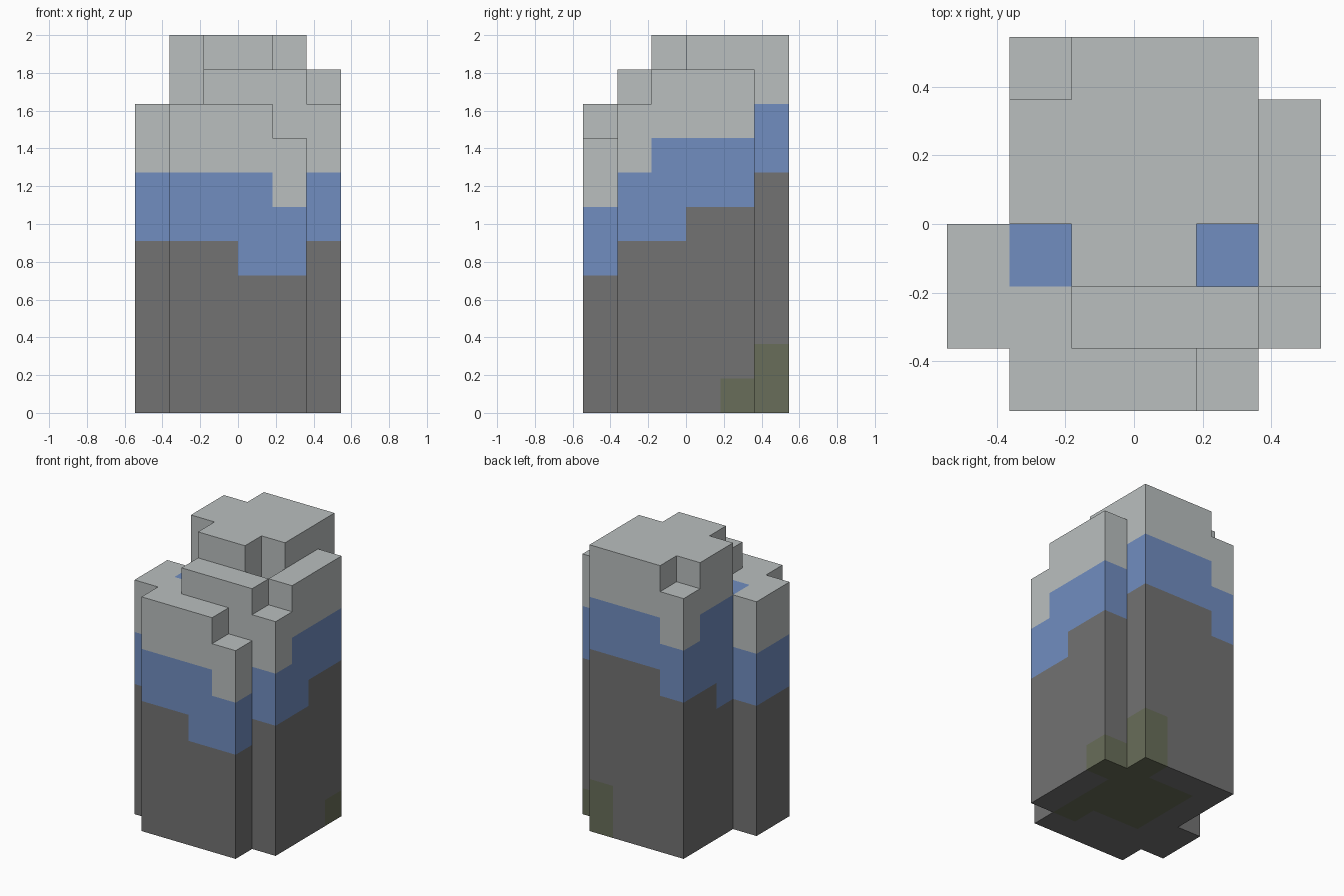
import bpy, bmesh

if "Cube" in bpy.data.objects:
    bpy.data.objects.remove(bpy.data.objects["Cube"], do_unlink=True)

UNIT = 2 / 11

# Column maps: each word is a row from front to back, read left to right in x
def read_map(text):
    return [[int(ch, 16) for ch in row] for row in text.split()]

top = read_map("099980 99aaa9 99bb9a 0bbbba 0bbbba 0abbb0")
stone = read_map("055440 555555 555555 055556 066666 067770")
moss = read_map("000000 000010 001110 001110 001111 000020")
bare = {(1, 2), (4, 2)}          # columns without the grey cap


def is_solid(x, y, z):
    return 0 <= x < 6 and 0 <= y < 6 and 0 <= z < top[y][x]


def layer_of(x, y, z):
    blue_top = top[y][x] - (0 if (x, y) in bare else 2)
    if z < moss[y][x]:
        return "mossy_stone"
    if z < stone[y][x]:
        return "stone_base"
    return "blue_band" if z < blue_top else "grey_cap"


# Exposed block faces of one layer, merged into large flat faces
def build_layer(name, colour):
    bm = bmesh.new()
    for y in range(6):
        for x in range(6):
            for z in range(top[y][x]):
                if layer_of(x, y, z) != name:
                    continue
                cell = (x, y, z)
                for axis in range(3):
                    u, v = (axis + 1) % 3, (axis + 2) % 3
                    for side in (0, 1):
                        near = list(cell)
                        near[axis] += 2 * side - 1
                        if is_solid(*near):
                            continue
                        loop = [(0, 0), (1, 0), (1, 1), (0, 1)]
                        corners = []
                        for du, dv in (loop if side else reversed(loop)):
                            p = list(cell)
                            p[axis] += side
                            p[u] += du
                            p[v] += dv
                            corners.append(bm.verts.new(
                                ((p[0] - 3) * UNIT, (p[1] - 3) * UNIT, p[2] * UNIT)))
                        bm.faces.new(corners)
    bmesh.ops.remove_doubles(bm, verts=bm.verts, dist=UNIT / 100)
    bmesh.ops.dissolve_limit(bm, angle_limit=0.01, verts=bm.verts, edges=bm.edges)
    mesh = bpy.data.meshes.new(name)
    bm.to_mesh(mesh)
    bm.free()
    mat = bpy.data.materials.new(name + "_colour")
    mat.use_nodes = True
    mat.diffuse_color = (*colour, 1)
    bsdf = next(n for n in mat.node_tree.nodes if n.type == "BSDF_PRINCIPLED")
    bsdf.inputs["Base Color"].default_value = (*colour, 1)
    mesh.materials.append(mat)
    bpy.context.collection.objects.link(bpy.data.objects.new(name, mesh))


# Layers from the ground up
build_layer("mossy_stone", (.14, .155, .10))
build_layer("stone_base", (.17, .17, .17))
build_layer("blue_band", (.165, .27, .53))
build_layer("grey_cap", (.49, .52, .52))
